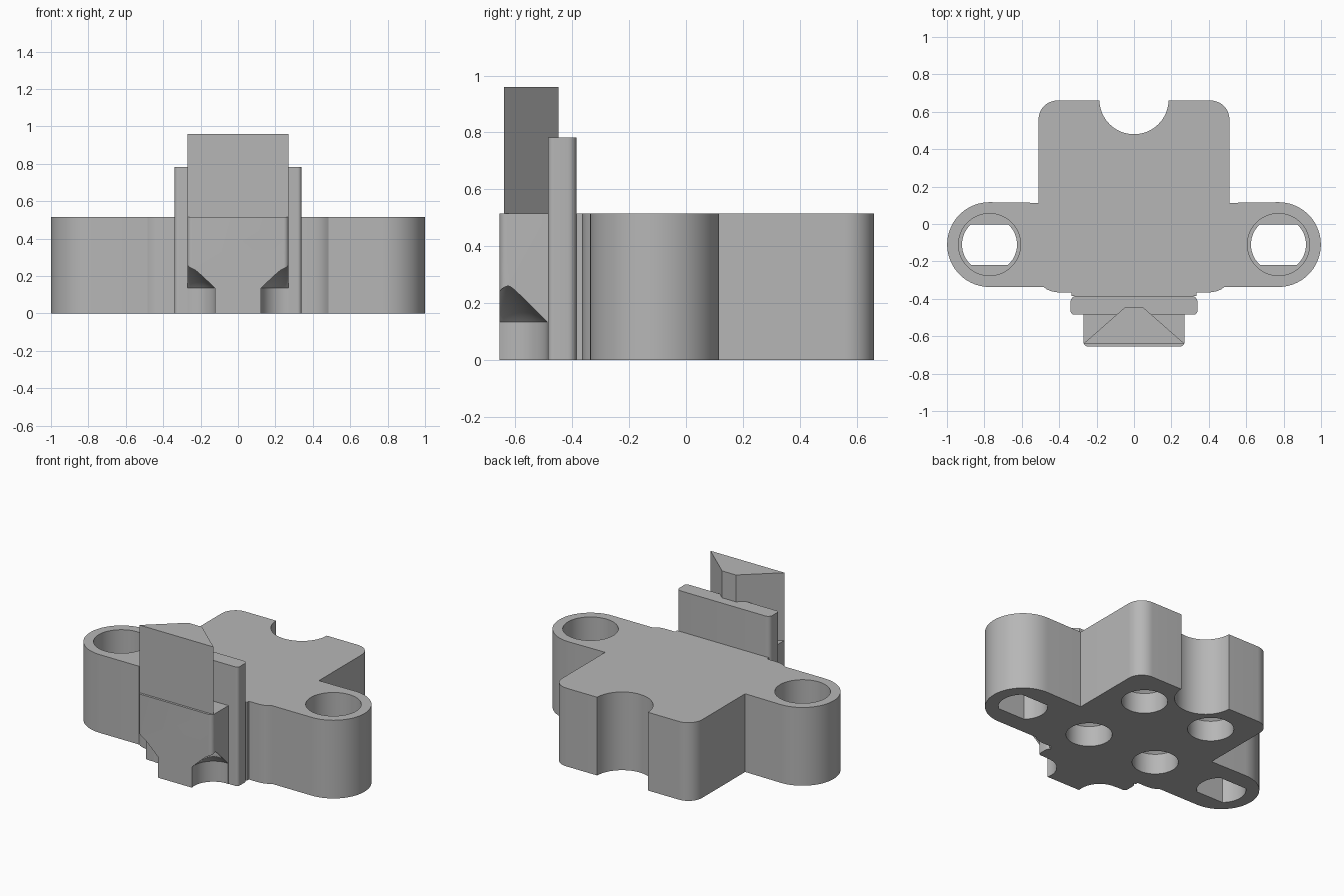
import bpy, bmesh
from math import sin, cos, radians

old = bpy.data.objects.get("Cube")
if old:
    bpy.data.objects.remove(old, do_unlink=True)

HEIGHT = 0.515
PITCH = 0.515
ROW_Y = -0.11
EAR_X = 1.5 * PITCH

grey = bpy.data.materials.new("light grey plastic")
grey.use_nodes = True
GREY = (0.47, 0.47, 0.47, 1)
grey.diffuse_color = GREY
grey.node_tree.nodes["Principled BSDF"].inputs["Base Color"].default_value = GREY


def arc(cx, cy, r, start, end, n=12):
    angles = [radians(start + (end - start) * i / n) for i in range(n + 1)]
    return [(cx + r * cos(a), cy + r * sin(a)) for a in angles]


def mirrored(half):
    """Close a right-hand outline with its reflection in x."""
    return half + [(-x, y) for x, y in reversed(half) if x > 1e-5]


def finish(name, bm):
    bmesh.ops.recalc_face_normals(bm, faces=bm.faces)
    mesh = bpy.data.meshes.new(name)
    bm.to_mesh(mesh)
    bm.free()
    mesh.materials.append(grey)
    obj = bpy.data.objects.new(name, mesh)
    bpy.context.collection.objects.link(obj)
    return obj


def prism(name, outline, z0, z1):
    bm = bmesh.new()
    base = bm.faces.new([bm.verts.new((x, y, z0)) for x, y in outline])
    top = bmesh.ops.extrude_face_region(bm, geom=[base])["geom"]
    verts = [v for v in top if isinstance(v, bmesh.types.BMVert)]
    bmesh.ops.translate(bm, verts=verts, vec=(0, 0, z1 - z0))
    return finish(name, bm)


def socket(name, x, y, r=0.138, depth=0.135):
    """Round blind hole with a conical roof."""
    bm = bmesh.new()
    rings = [[bm.verts.new((px, py, z)) for px, py in arc(x, y, r, 0, 360, 48)[:-1]]
             for z in (-0.1, depth)]
    apex = bm.verts.new((x, y, depth + r))
    bm.faces.new(rings[0])
    for i in range(48):
        j = (i + 1) % 48
        bm.faces.new((rings[0][i], rings[0][j], rings[1][j], rings[1][i]))
        bm.faces.new((rings[1][i], rings[1][j], apex))
    return finish(name, bm)


def cut(target, cutter):
    cutter.hide_render = True
    mod = target.modifiers.new("cut", "BOOLEAN")
    mod.operation = "DIFFERENCE"
    mod.solver = "EXACT"
    mod.object = cutter
    bpy.context.view_layer.objects.active = target
    bpy.ops.object.modifier_apply(modifier=mod.name)
    bpy.data.objects.remove(cutter, do_unlink=True)


# Main body: rear block with round notch, two ears and a stepped front
body = prism("main_body", mirrored(
    arc(0, 0.665, 0.185, -90, -2, 20)
    + [(0.185, 0.66)]
    + arc(0.41, 0.56, 0.1, 90, 0)
    + [(0.51, 0.113)]
    + arc(EAR_X, ROW_Y, 0.2265, 90, -90, 36)
    + [(0.484, -0.3365), (0.465, -0.35), (0.44, -0.36), (0.41, -0.365),
       (0.335, -0.365), (0.335, -0.385)]), 0, HEIGHT)

# Ear holes: flat-sided bore below a wider counterbore
for side in (-1, 1):
    x = side * EAR_X
    bore = (arc(x, ROW_Y, 0.147, -47.5, 47.5, 24)
            + arc(x, ROW_Y, 0.147, 132.5, 227.5, 24))
    cut(body, prism("bore_cutter", bore, -0.1, 0.7))
    cut(body, prism("counterbore_cutter",
                    arc(x, ROW_Y, 0.166, 0, 360, 64)[:-1], 0.36, 0.7))

# Four sockets in the underside
for side in (-1, 1):
    for y in (ROW_Y, ROW_Y + PITCH):
        cut(body, socket("socket_cutter", side * PITCH / 2, y))

# Upright plate with rounded edges
plate = prism("upright_plate", mirrored(
    arc(0.309, -0.415, 0.03, 90, 0, 6)
    + arc(0.319, -0.465, 0.02, 0, -90, 6)), 0, 0.783)

# Front block with a scalloped socket at each lower corner
block = prism("front_block", mirrored(
    [(0.27, -0.485)] + arc(0.245, -0.63, 0.025, 0, -90, 6)), 0, HEIGHT)
for side in (-1, 1):
    cut(block, socket("scallop_cutter", side * PITCH / 2, ROW_Y - PITCH))

# Tapered dovetail standing on the front block
wedge = prism("dovetail_wedge", mirrored(
    [(0.05, -0.447), (0.27, -0.64)]), HEIGHT, 0.96)

# Smooth the round walls and keep the edges crisp
for obj in (body, plate, block, wedge):
    bpy.ops.object.select_all(action="DESELECT")
    obj.select_set(True)
    bpy.context.view_layer.objects.active = obj
    bpy.ops.object.shade_smooth_by_angle(angle=radians(30))
